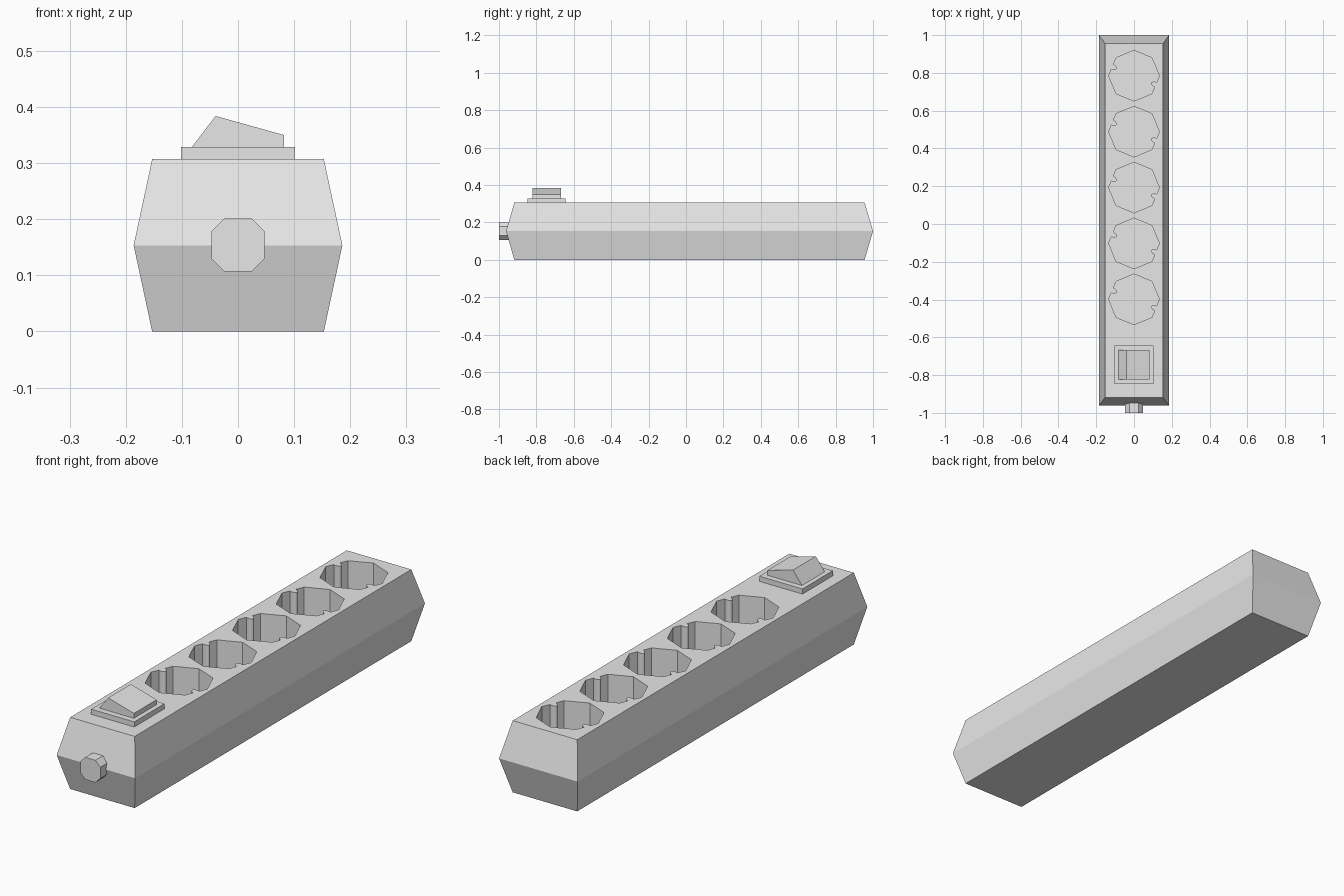
import bpy, bmesh, math

cube = bpy.data.objects.get("Cube")
if cube:
    bpy.data.objects.remove(cube, do_unlink=True)

grey = bpy.data.materials.new("light grey plastic")
grey.use_nodes = True
grey.diffuse_color = (0.8, 0.8, 0.8, 1)
bsdf = next(n for n in grey.node_tree.nodes if n.type == 'BSDF_PRINCIPLED')
bsdf.inputs["Base Color"].default_value = (0.8, 0.8, 0.8, 1)


def loft(name, *solids):
    """Make one object from solids, each a list of matching point rings."""
    bm = bmesh.new()
    for rings in solids:
        loops = [[bm.verts.new(p) for p in ring] for ring in rings]
        n = len(loops[0])
        for a, b in zip(loops, loops[1:]):
            for i in range(n):
                j = (i + 1) % n
                bm.faces.new((a[i], a[j], b[j], b[i]))
        bm.faces.new(loops[0][::-1])
        bm.faces.new(loops[-1])
    bmesh.ops.recalc_face_normals(bm, faces=bm.faces[:])
    mesh = bpy.data.meshes.new(name)
    bm.to_mesh(mesh)
    bm.free()
    mesh.materials.append(grey)
    obj = bpy.data.objects.new(name, mesh)
    bpy.context.collection.objects.link(obj)
    return obj


def rect(hx, y0, y1, z):
    return [(-hx, y0, z), (hx, y0, z), (hx, y1, z), (-hx, y1, z)]


def socket_outline(radius=0.134):
    """Octagon with a rounded guide rib on two opposite sides."""
    pts = []
    for k in range(8):
        a = math.radians(45 * k)
        pts.append((radius * math.cos(a), radius * math.sin(a)))
        if k in (3, 7):
            m = a + math.pi / 8
            wall = radius * math.cos(math.pi / 8)
            for s in range(11):
                t = math.pi * s / 10
                r, side = wall - 0.025 * math.sin(t), -0.014 * math.cos(t)
                pts.append((r * math.cos(m) - side * math.sin(m),
                            r * math.sin(m) + side * math.cos(m)))
    return pts


# Housing: widest at mid height, tapering to top and bottom
TOP = 0.307
housing = loft("housing", [rect(0.153, -0.918, 0.955, 0),
                           rect(0.186, -0.962, 1.0, TOP / 2),
                           rect(0.153, -0.918, 0.955, TOP)])

# Five socket wells cut into the top
outline = socket_outline()
wells = []
for i in range(5):
    cy = 0.785 - 0.296 * i
    wells.append([[(x, y + cy, z) for x, y in outline] for z in (0.09, TOP + 0.05)])
cutter = loft("socket_cutter", *wells)
cutter.hide_render = True
mod = housing.modifiers.new("socket wells", 'BOOLEAN')
mod.operation, mod.solver, mod.object = 'DIFFERENCE', 'EXACT', cutter
bpy.ops.object.select_all(action='DESELECT')
housing.select_set(True)
bpy.context.view_layer.objects.active = housing
bpy.ops.object.modifier_apply(modifier=mod.name)
bpy.data.objects.remove(cutter, do_unlink=True)
bpy.ops.object.shade_smooth_by_angle(angle=math.radians(20))

# Switch frame and wedge shaped rocker
loft("switch_frame", [rect(0.102, -0.848, -0.643, z) for z in (TOP, 0.329)])
rocker = [(-0.082, 0.329), (0.082, 0.329), (0.082, 0.35), (-0.04, 0.384)]
loft("switch_rocker", [[(x, y, z) for x, z in rocker] for y in (-0.822, -0.668)])

# Cable stub on the front end
W, C = 0.0475, 0.024
stub = [(C, W), (W, C), (W, -C), (C, -W), (-C, -W), (-W, -C), (-W, C), (-C, W)]
loft("cable_stub", [[(x, y, z + 0.154) for x, z in stub] for y in (-1.0, -0.94)])
